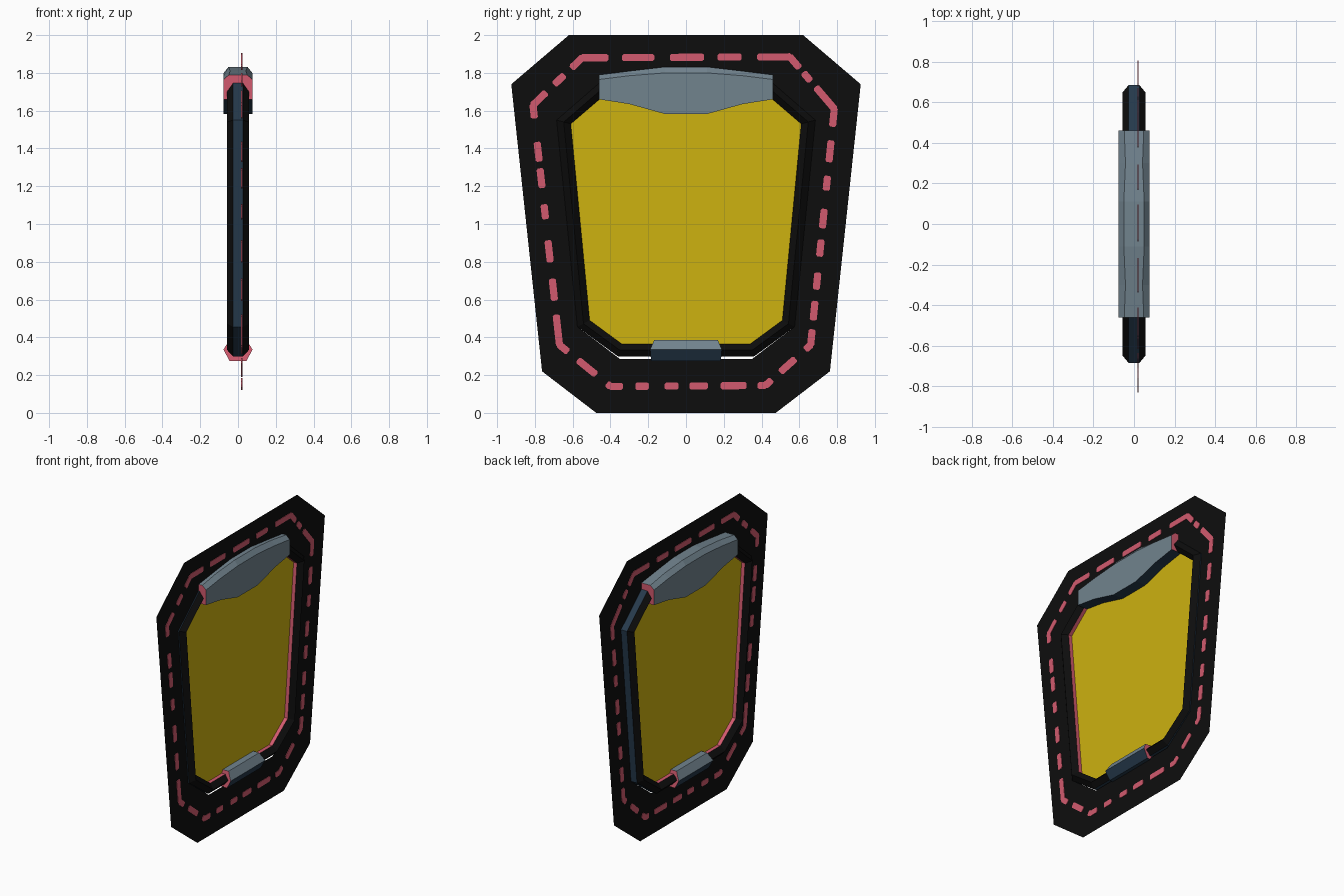
import bpy, bmesh
from mathutils import Vector

if "Cube" in bpy.data.objects:
    bpy.data.objects.remove(bpy.data.objects["Cube"])


def mat(name, col):
    m = bpy.data.materials.new(name)
    m.diffuse_color = (*col, 1)
    m.use_nodes = True
    m.node_tree.nodes["Principled BSDF"].inputs["Base Color"].default_value = m.diffuse_color
    return m


BLACK = mat("black", (0.004, 0.004, 0.004))
YELLOW = mat("yellow", (0.61, 0.445, 0.005))
PINK = mat("pink", (0.645, 0.102, 0.156))
NAVY = mat("navy", (0.019, 0.042, 0.072))
GREY = mat("grey", (0.165, 0.227, 0.27))


def finish(name, bm, mats, rule=None, recalc=True):
    if recalc:
        bmesh.ops.recalc_face_normals(bm, faces=bm.faces)
    bm.normal_update()
    if rule:
        for f in bm.faces:
            f.material_index = rule(f)
    me = bpy.data.meshes.new(name)
    bm.to_mesh(me)
    bm.free()
    for m in mats:
        me.materials.append(m)
    ob = bpy.data.objects.new(name, me)
    bpy.context.collection.objects.link(ob)
    return ob


def mirrored(half):
    """Right half outline (top to bottom) -> closed outline."""
    return half + [(-y, z) for y, z in reversed(half)]


def ring(bm, x, outline):
    return [bm.verts.new((x, y, z)) for y, z in outline]


def bridge(bm, a, b):
    n = len(a)
    return [bm.faces.new((a[i], a[(i + 1) % n], b[(i + 1) % n], b[i])) for i in range(n)]


inner = mirrored([(0.40, 1.71), (0.61, 1.53), (0.51, 0.49), (0.34, 0.365)])
outer = mirrored([(0.42, 1.78), (0.685, 1.55), (0.575, 0.455), (0.36, 0.299)])
hole = mirrored([(0.42, 1.78), (0.685, 1.55), (0.575, 0.455), (0.35, 0.286)])
edge = mirrored([(0.62, 2.0), (0.925, 1.74), (0.762, 0.22), (0.475, 0.0)])
middle = [((a + c) / 2, (b + d) / 2) for (a, b), (c, d) in zip(inner, outer)]

# flat black surround with a hole
PX = 0.02
bm = bmesh.new()
bridge(bm, ring(bm, PX, edge), ring(bm, PX, hole))
finish("surround_panel", bm, [BLACK])

# yellow pane
bm = bmesh.new()
bm.faces.new(ring(bm, 0, inner))
finish("yellow_pane", bm, [YELLOW])

# hexagonal frame tube: navy outside, pink inside, black bevels
bm = bmesh.new()
section = [(0.026, outer), (0.057, middle), (0.026, inner),
           (-0.026, inner), (-0.057, middle), (-0.026, outer)]
rings = [ring(bm, x, o) for x, o in section]
for i in range(6):
    for f in bridge(bm, rings[i], rings[(i + 1) % 6]):
        f.material_index = {2: 2, 5: 1}.get(i, 0)
finish("frame_tube", bm, [BLACK, NAVY, PINK])


# clamps lofted along y
def clamp(name, slices):
    bm = bmesh.new()
    rs = [[bm.verts.new(p) for p in s] for s in slices]
    for a, b in zip(rs, rs[1:]):
        bridge(bm, a, b)
    caps = [bm.faces.new(rs[0]), bm.faces.new(rs[-1])]

    def rule(f):
        return 2 if f in caps else (1 if f.normal.z < -0.1 else 0)
    finish(name, bm, [GREY, NAVY, PINK], rule)


def top_slice(y, w, zt, zu, zb):
    return [(w, y, zt), (0.076, y, zu), (0.076, y, zb),
            (-0.076, y, zb), (-0.076, y, zu), (-w, y, zt)]


stations = [(0.46, 0.048, 1.79, 1.765, 1.66), (0.30, 0.042, 1.81, 1.785, 1.635),
            (0.11, 0.05, 1.832, 1.80, 1.582)]
clamp("top_clamp", [top_slice(-s[0], *s[1:]) for s in stations]
      + [top_slice(*s) for s in reversed(stations)])


def low_slice(k):
    return [(0.045, 0.168 * k, 0.387), (0.077, 0.19 * k, 0.335), (0.045, 0.185 * k, 0.276),
            (-0.045, 0.185 * k, 0.276), (-0.077, 0.19 * k, 0.335), (-0.045, 0.168 * k, 0.387)]


clamp("bottom_clamp", [low_slice(-1), low_slice(1)])

# pink dashes on the surround: path corners, spans as fractions of each side
path = [(-0.55, 1.88), (0.55, 1.885), (0.785, 1.61), (0.66, 0.36),
        (0.42, 0.145), (-0.40, 0.14), (-0.67, 0.36), (-0.81, 1.63)]
spans = [
    [(0, .12), (.2, .34), (.43, .58), (.66, .76), (.85, 1)],
    [(0, .2), (.32, .45), (.6, 1)],
    [(0, .07), (.14, .22), (.29, .34), (.43, .5), (.56, .62), (.7, .76), (.82, .89), (.94, 1)],
    [(0, .1), (.36, .65), (.88, 1)],
    [(0, .04), (.13, .28), (.38, .48), (.57, .64), (.76, .83), (.93, 1)],
    [(0, .05), (.3, .62), (.85, 1)],
    [(0, .12), (.19, .27), (.35, .43), (.53, .58), (.66, .73), (.77, .84), (.95, 1)],
    [(0, .25), (.45, .62), (.8, 1)],
]
bm = bmesh.new()
W, E, T = 0.019, 0.008, 0.003
for i, side in enumerate(spans):
    a, b = Vector(path[i]), Vector(path[(i + 1) % 8])
    d = (b - a).normalized()
    n = Vector((-d.y, d.x))
    for s, e in side:
        p, q = a.lerp(b, s), a.lerp(b, e)
        shape = [p + n * W * .6 - d * E, p + n * W, q + n * W, q + n * W * .6 + d * E,
                 q - n * W * .6 + d * E, q - n * W, p - n * W, p - n * W * .6 - d * E]
        lo, hi = ring(bm, PX - T, shape), ring(bm, PX + T, shape)
        bridge(bm, lo, hi)
        bm.faces.new(lo)
        bm.faces.new(hi)
finish("pink_dashes", bm, [PINK])
